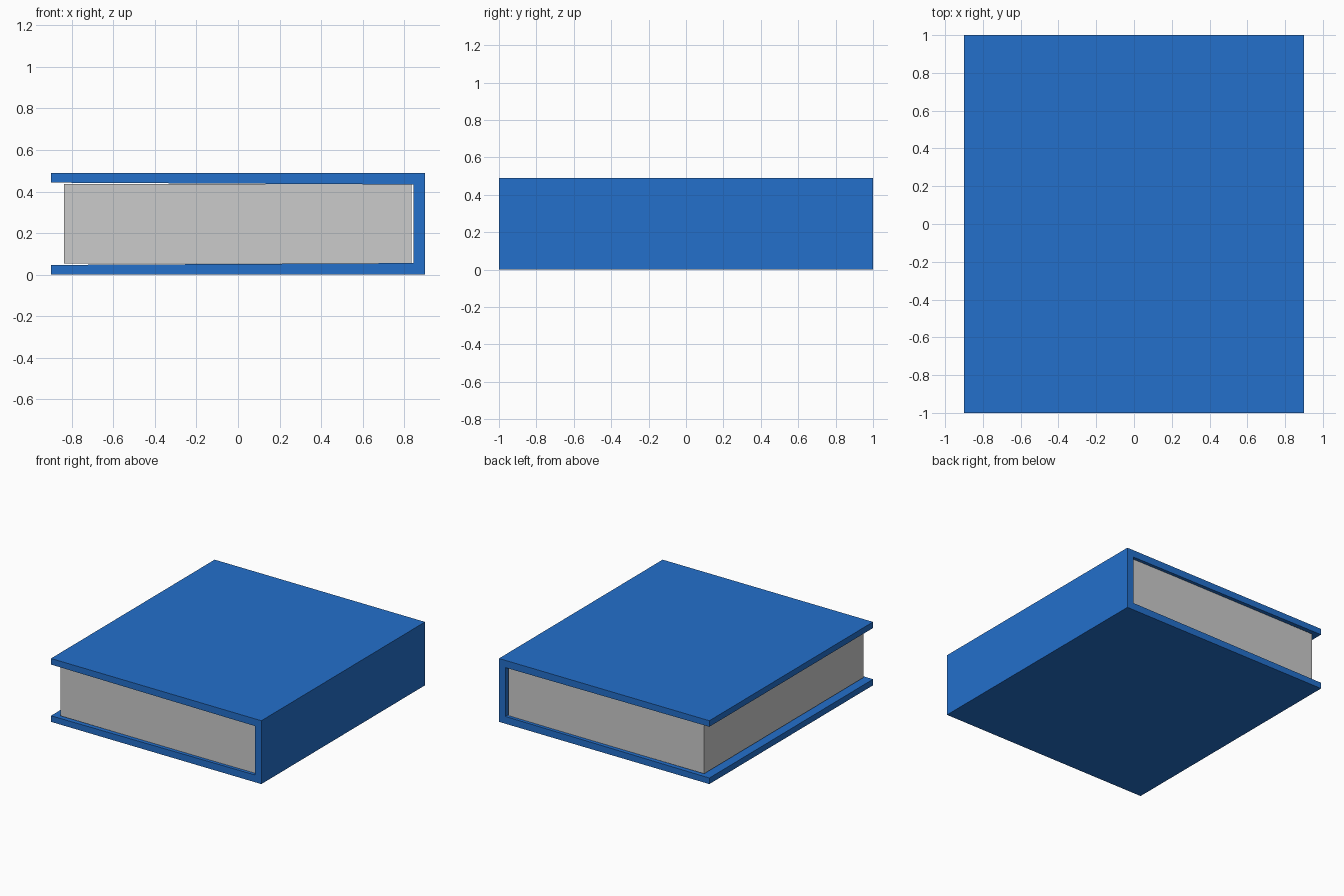
import bpy, bmesh

if "Cube" in bpy.data.objects:
    bpy.data.objects.remove(bpy.data.objects["Cube"])


def extrude_profile(name, profile, y0, y1):
    """Make a solid by sweeping an x-z outline along y."""
    bm = bmesh.new()
    face = bm.faces.new([bm.verts.new((x, y0, z)) for x, z in profile])
    ext = bmesh.ops.extrude_face_region(bm, geom=[face])
    moved = [g for g in ext["geom"] if isinstance(g, bmesh.types.BMVert)]
    bmesh.ops.translate(bm, verts=moved, vec=(0, y1 - y0, 0))
    bmesh.ops.recalc_face_normals(bm, faces=bm.faces)
    mesh = bpy.data.meshes.new(name)
    bm.to_mesh(mesh)
    bm.free()
    obj = bpy.data.objects.new(name, mesh)
    bpy.context.collection.objects.link(obj)
    return obj


H = 0.49

# Cover: C-shaped wrap, boards thickening slightly toward the spine
lower = [(-0.9, 0.047), (-0.9, 0.0), (0.9, 0.0)]
upper = [(0.9, H), (-0.9, H), (-0.9, H - 0.047)]
inner = [(0.845, H - 0.056), (0.845, 0.056)]
cover = extrude_profile("cover", lower + upper + inner, -1.0, 1.0)
blue = bpy.data.materials.new("cover_blue")
blue.diffuse_color = (0.017, 0.16, 0.60, 1.0)
blue.use_nodes = True
blue.node_tree.nodes["Principled BSDF"].inputs["Base Color"].default_value = blue.diffuse_color
cover.data.materials.append(blue)

# Page block, set back from the cover edges and spine
extrude_profile("pages", [(-0.838, 0.054), (0.836, 0.054),
                          (0.836, H - 0.054), (-0.838, H - 0.054)], -0.975, 0.975)
